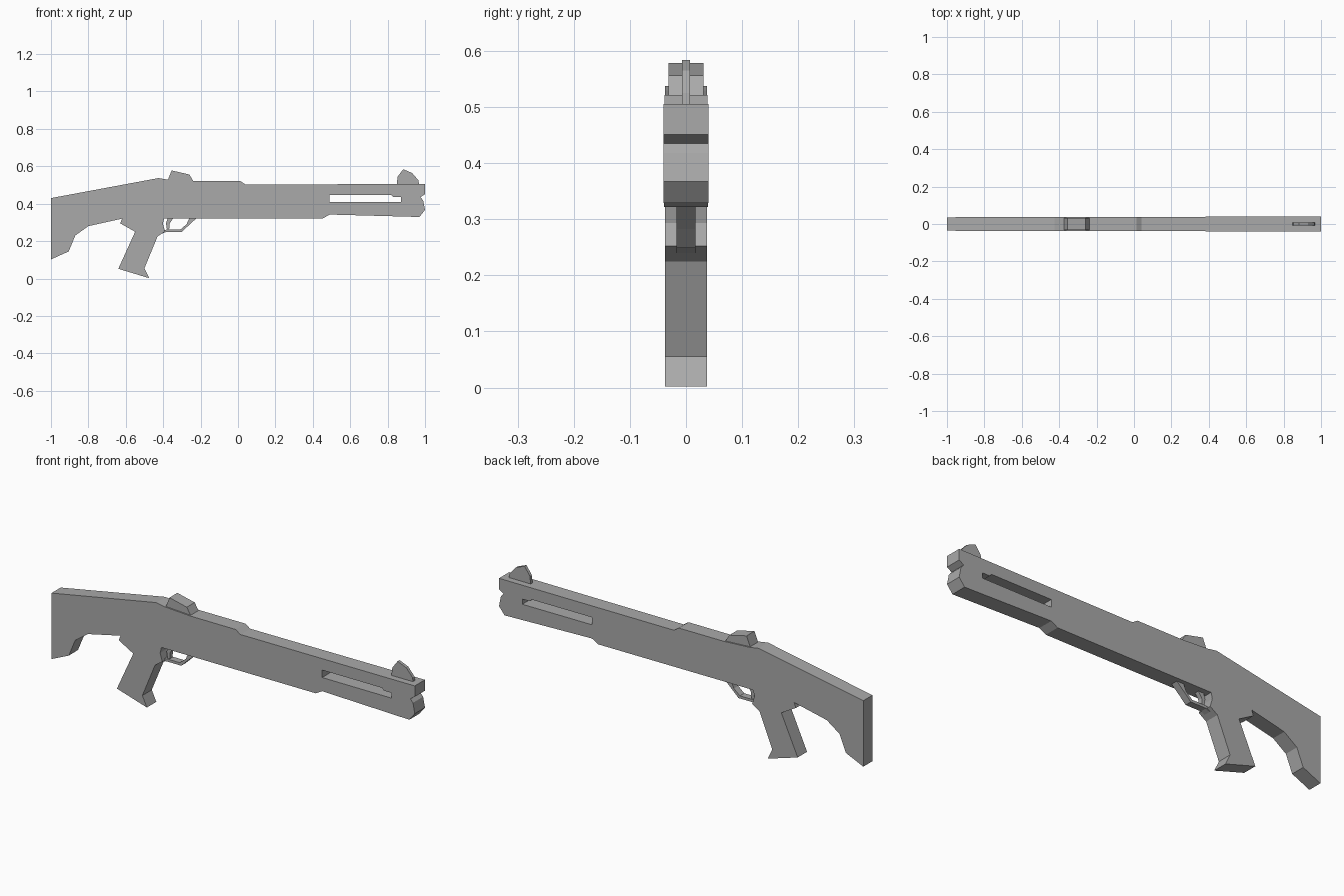
import bpy, bmesh

if "Cube" in bpy.data.objects:
    bpy.data.objects.remove(bpy.data.objects["Cube"])

grey = bpy.data.materials.new("mid grey")
grey.diffuse_color = (0.4, 0.4, 0.4, 1)
grey.use_nodes = True
grey.node_tree.nodes["Principled BSDF"].inputs["Base Color"].default_value = grey.diffuse_color


def extrude_profile(name, points, half_width, flare=0.0):
    """Extrude an x-z outline along y; flare widens it steadily toward +x."""
    bm = bmesh.new()
    sides = [[bm.verts.new((x, s * (half_width + flare * x), z)) for x, z in points]
             for s in (-1, 1)]
    bm.faces.new(sides[0])
    bm.faces.new(sides[1][::-1])
    n = len(points)
    for i in range(n):
        j = (i + 1) % n
        bm.faces.new((sides[0][i], sides[1][i], sides[1][j], sides[0][j]))
    bmesh.ops.recalc_face_normals(bm, faces=bm.faces)
    mesh = bpy.data.meshes.new(name)
    bm.to_mesh(mesh)
    bm.free()
    mesh.materials.append(grey)
    obj = bpy.data.objects.new(name, mesh)
    bpy.context.collection.objects.link(obj)
    return obj


# Body: stock, receiver, grip and fore-end in one outline
body = extrude_profile("body", [
    (-1, .43), (-.425, .537), (-.377, .529), (-.235, .521), (.013, .521), (.04, .503),
    (1, .505), (1, .451), (.975, .435), (.99, .418), (1, .367), (.97, .329),
    (.64, .338), (.49, .342), (.455, .322),                      # fore-end underside
    (-.395, .322), (-.402, .293), (-.39, .252), (-.43, .225),    # grip front
    (-.5, .055), (-.475, .002), (-.64, .052), (-.55, .25),       # grip
    (-.63, .295), (-.62, .32), (-.8, .28), (-.87, .23),          # stock underside
    (-.905, .145), (-1, .102)], .038, .002)

# Slot through the fore-end
slot = extrude_profile("slot_cutter", [
    (.49, .41), (.872, .41), (.872, .436), (.83, .436), (.82, .447), (.49, .447)], .1)
slot.hide_render = True
slot.hide_viewport = True
cut = body.modifiers.new("slot", 'BOOLEAN')
cut.operation = 'DIFFERENCE'
cut.solver = 'EXACT'
cut.object = slot

# Sights
extrude_profile("rear_sight", [
    (-.38, .515), (-.355, .578), (-.26, .556), (-.235, .515)], .031)
extrude_profile("front_sight", [
    (.848, .5), (.854, .545), (.883, .584), (.93, .565), (.965, .525), (.968, .5)], .0075)

# Trigger guard and trigger
extrude_profile("trigger_guard", [
    (-.22, .324), (-.265, .283), (-.3, .249), (-.385, .249), (-.405, .24), (-.405, .258),
    (-.375, .262), (-.308, .262), (-.275, .29), (-.26, .324)], .017)
extrude_profile("trigger", [
    (-.345, .324), (-.365, .295), (-.368, .262), (-.38, .262),
    (-.385, .295), (-.375, .324)], .011)
